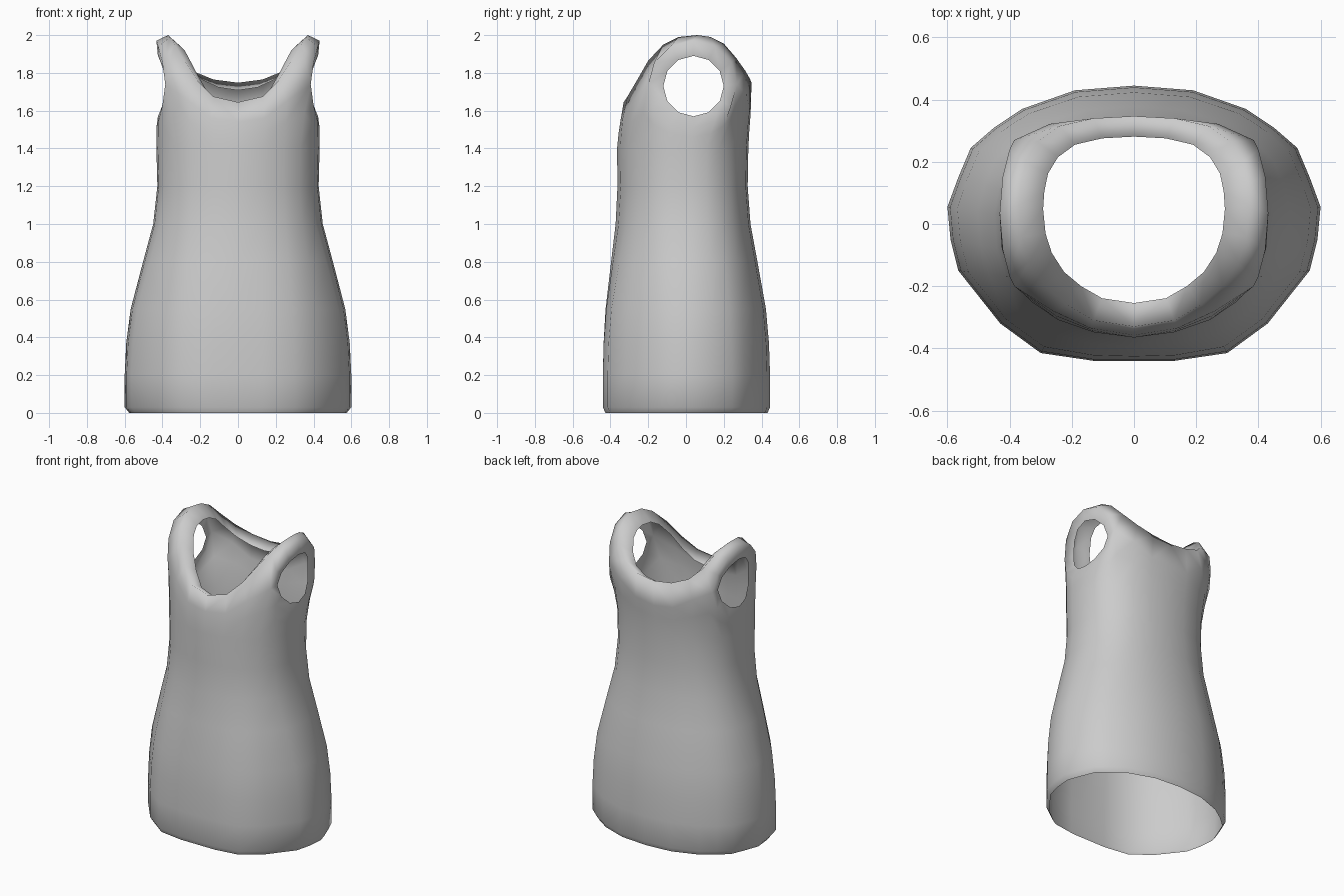
import bpy, bmesh, math
from mathutils import Vector

if "Cube" in bpy.data.objects:
    bpy.data.objects.remove(bpy.data.objects["Cube"])

# Half cross-sections (front centre -> side -> back centre)
HEM = [(0, -.44), (.13, -.44), (.30, -.415), (.43, -.32), (.565, -.15), (.59, -.05), (.60, .055),
       (.565, .15), (.525, .245), (.45, .31), (.36, .37), (.19, .43), (0, .445)]
CHEST = [(0, -.365), (.13, -.348), (.245, -.308), (.33, -.25), (.395, -.17), (.425, -.08), (.432, .03),
         (.42, .11), (.39, .175), (.335, .24), (.25, .29), (.13, .32), (0, .33)]
# Height and blend from chest (0) to hem (1)
BODY = [(.03, 1), (.2, 1), (.37, .95), (.55, .81), (.8, .42), (1.0, .1), (1.2, -.03), (1.4, 0)]
# Neckline ridge
NECK = [(0, -.33, 1.645), (.13, -.31, 1.675), (.215, -.26, 1.76), (.285, -.2, 1.865), (.335, -.12, 1.95),
        (.36, -.04, 1.99), (.37, .06, 2.0), (.365, .13, 1.99), (.35, .2, 1.955), (.31, .265, 1.88),
        (.24, .315, 1.81), (.13, .34, 1.765), (0, .347, 1.748)]
# Panel points between chest and neckline, either side of the armhole
FRONT = [(0, -.348, 1.54), (.14, -.335, 1.56), (.26, -.28, 1.65)]
BACK = [(.27, .322, 1.68), (.14, .337, 1.60), (0, .342, 1.58)]


def arm_ring(sign, cy, cz, ry, rz, inset):
    """Half of an armhole loop from its front point to its back point."""
    pts = []
    for k in range(7):
        a = math.pi * k / 6
        pts.append((.385 + .047 * math.sin(a) ** 1.6 - inset,
                    cy - ry * math.cos(a), cz + sign * rz * math.sin(a)))
    return pts


bm = bmesh.new()


def strip(lower, upper):
    a = [bm.verts.new(p) for p in lower]
    b = [bm.verts.new(p) for p in upper]
    for i in range(len(a) - 1):
        if all((Vector(lower[k]) - Vector(upper[k])).length > 1e-5 for k in (i, i + 1)):
            bm.faces.new((a[i], a[i + 1], b[i + 1], b[i]))


# Skirt and torso
rows = [[(x * .96, y * .97, 0) for x, y in HEM]]
for z, f in BODY:
    rows.append([(c[0] + (h[0] - c[0]) * f, c[1] + (h[1] - c[1]) * f, z) for h, c in zip(HEM, CHEST)])
# Chest panels below the armholes, then shoulders above them
low, up = (arm_ring(s, .035, 1.74, .235, .23, 0) for s in (-1, 1))
top = FRONT + low + BACK
rows.append([(c[0] + (t[0] - c[0]) * .4, c[1] + (t[1] - c[1]) * .45, 1.4 + (t[2] - 1.4) * .55)
             for c, t in zip(CHEST, top)])
rows.append(top)
for r0, r1 in zip(rows, rows[1:]):
    strip(r0, r1)
strip(FRONT + up + BACK, NECK)
# Turned-in neck edge
strip(NECK, [(x * .79, y * (.77 if y < 0 else .81), z - .04 - .03 * math.sin(math.pi * i / 12) ** 2)
             for i, (x, y, z) in enumerate(NECK)])
# Turned-in armhole edges
for s, outer in ((-1, low), (1, up)):
    strip(outer, arm_ring(s, .04, 1.73, .16, .16, .008))

bmesh.ops.remove_doubles(bm, verts=bm.verts, dist=1e-4)
# Mirror to the left half
bmesh.ops.mirror(bm, geom=bm.verts[:] + bm.edges[:] + bm.faces[:], axis='X', merge_dist=1e-4)
bmesh.ops.remove_doubles(bm, verts=bm.verts, dist=1e-4)
bmesh.ops.delete(bm, geom=[v for v in bm.verts if not v.link_faces], context='VERTS')
bmesh.ops.recalc_face_normals(bm, faces=bm.faces)
# Make sure the cloth faces outward
side = max(bm.faces, key=lambda f: f.calc_center_median().x)
if side.normal.x < 0:
    bmesh.ops.reverse_faces(bm, faces=bm.faces)
for f in bm.faces:
    f.smooth = True

mesh = bpy.data.meshes.new("sleeveless_dress")
bm.to_mesh(mesh)
bm.free()
dress = bpy.data.objects.new("sleeveless_dress", mesh)
bpy.context.collection.objects.link(dress)
